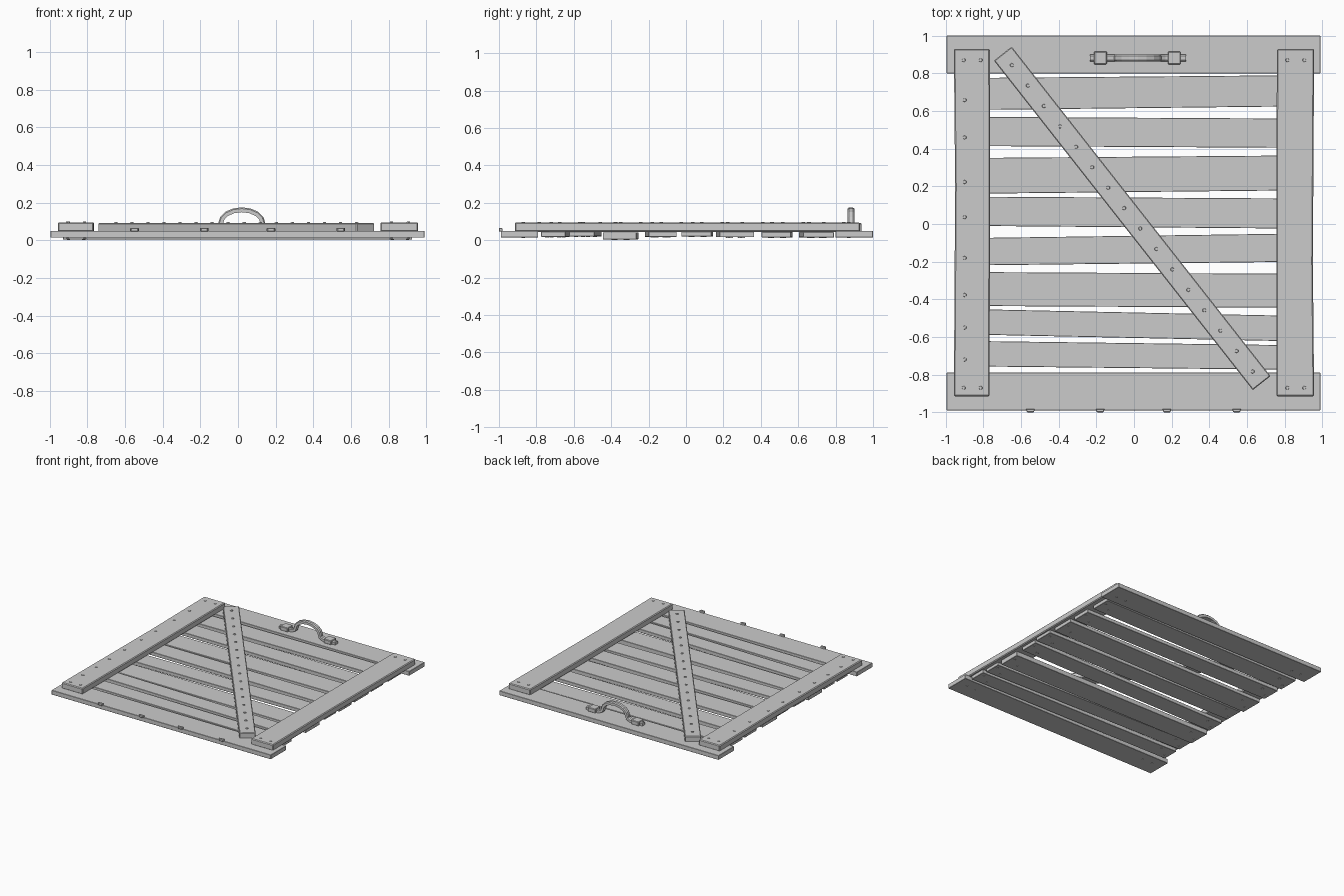
import bpy, bmesh, math, random
from mathutils import Vector, Matrix

random.seed(4)
if "Cube" in bpy.data.objects:
    bpy.data.objects.remove(bpy.data.objects["Cube"])

grey = bpy.data.materials.new("plain grey")
grey.use_nodes = True
tone = (0.6, 0.6, 0.6, 1)
grey.diffuse_color = tone
grey.node_tree.nodes["Principled BSDF"].inputs["Base Color"].default_value = tone


def finish(name, bm):
    bmesh.ops.recalc_face_normals(bm, faces=bm.faces)
    mesh = bpy.data.meshes.new(name)
    bm.to_mesh(mesh)
    bm.free()
    mesh.materials.append(grey)
    obj = bpy.data.objects.new(name, mesh)
    bpy.context.collection.objects.link(obj)
    return obj


def board(name, outline, z0, z1, chamfer=0.004):
    """Extrude a flat outline, then chamfer its edges a little."""
    bm = bmesh.new()
    base = bm.faces.new([bm.verts.new((x, y, z0)) for x, y in outline])
    out = bmesh.ops.extrude_face_region(bm, geom=[base])
    top = [v for v in out["geom"] if isinstance(v, bmesh.types.BMVert)]
    bmesh.ops.translate(bm, verts=top, vec=(0, 0, z1 - z0))
    if chamfer:
        bmesh.ops.bevel(bm, geom=list(bm.edges), offset=chamfer, segments=1, affect='EDGES')
    return finish(name, bm)


def rect(x0, x1, y0, y1):
    return [(x0, y0), (x1, y0), (x1, y1), (x0, y1)]


def nails(name, spots, z, height=0.005):
    """Low six-sided nail heads centred at height z."""
    bm = bmesh.new()
    for x, y in spots:
        bmesh.ops.create_cone(bm, cap_ends=True, segments=6, radius1=0.011, radius2=0.009,
                              depth=height, matrix=Matrix.Translation((x, y, z)))
    return finish(name, bm)


# Wide planks at both ends
board("back_plank", rect(-0.995, 0.99, 0.8, 1.0), 0.014, 0.05, 0.002)
board("front_plank", rect(-0.995, 0.99, -0.99, -0.79), 0.014, 0.05, 0.002)

# Crooked slats: centre y and width at the left, then at the right, and underside height
slats = [(0.69, 0.17, 0.708, 0.165, 0.014), (0.492, 0.155, 0.482, 0.155, 0.015),
         (0.255, 0.19, 0.272, 0.185, 0.016), (0.068, 0.155, 0.055, 0.16, 0.02),
         (-0.148, 0.145, -0.125, 0.15, 0.018), (-0.345, 0.18, -0.355, 0.18, 0.004),
         (-0.518, 0.135, -0.557, 0.135, 0.021), (-0.688, 0.135, -0.71, 0.13, 0.018)]
under = []
for i, (yl, wl, yr, wr, z) in enumerate(slats):
    l, r = -0.93 + random.uniform(-.01, .01), 0.93 + random.uniform(-.01, .01)
    board(f"slat_{i + 1}", [(l, yl - wl / 2), (r, yr - wr / 2), (r, yr + wr / 2), (l, yl + wl / 2)],
          z, z + 0.029 if z > 0.01 else 0.042, 0.002)
    spots = [(s * 0.86 + d, (yl if s < 0 else yr) + d * 0.8) for s in (-1, 1) for d in (-0.04, 0.04)]
    nails(f"slat_{i + 1}_lower_nails", spots, z - 0.001)
    under += [(x, y) for x, y in spots if abs(x) > 0.85][::2]

# Upright battens with slightly worn sides
board("right_batten", [(-0.957, -0.915), (-0.768, -0.915), (-0.764, 0.1), (-0.766, 0.93),
                       (-0.957, 0.93), (-0.95, 0.2)], 0.045, 0.095, 0.006)
board("left_batten", [(0.757, -0.915), (0.957, -0.915), (0.95, -0.2), (0.957, 0.93),
                      (0.76, 0.93), (0.756, 0.4)], 0.045, 0.095, 0.006)
ends = [(s * 0.86 + d, y) for s in (-1, 1) for d in (-0.045, 0.045) for y in (-0.87, 0.87)]
nails("batten_nails", under + ends, 0.096)
nails("plank_lower_nails", [(x, y) for x, y in ends], 0.013)

# Diagonal brace
start, end = Vector((-0.697, 0.905)), Vector((0.678, -0.845))
side = Vector((end.y - start.y, start.x - end.x)).normalized() * 0.06
board("diagonal_brace", [start + side, end + side, end - side, start - side], 0.045, 0.092, 0.005)
nails("brace_nails", [start.lerp(end, 0.035 + 0.93 * i / 15) for i in range(16)], 0.094, 0.006)

# Arched handle: a flat bar swept along its side profile
arch = [(-0.255, 0.062), (-0.145, 0.062), (-0.117, 0.075)]
arch += [(-0.112 * math.cos(math.pi * i / 8), 0.09 + 0.072 * math.sin(math.pi * i / 8))
         for i in range(9)]
arch += [(-x, z) for x, z in arch[2::-1]]
bm = bmesh.new()
rings = []
for i, (x, z) in enumerate(arch):
    a, b = arch[max(i - 1, 0)], arch[min(i + 1, len(arch) - 1)]
    n = Vector((a[1] - b[1], 0, b[0] - a[0])).normalized() * 0.013
    p = Vector((x + 0.02, 0.882, z))
    rings.append([bm.verts.new(p + n * k + Vector((0, w, 0)))
                  for k, w in ((-1, -0.018), (-1, 0.018), (0.5, 0.018), (1, 0.01), (1, -0.01), (0.5, -0.018))])
for r, s in zip(rings, rings[1:]):
    for j in range(6):
        bm.faces.new((r[j], r[j - 1], s[j - 1], s[j]))
bm.faces.new(rings[0])
bm.faces.new(rings[-1])
finish("handle", bm)
for label, x in (("right", -0.178), ("left", 0.214)):
    board(f"{label}_handle_strap", rect(x - 0.034, x + 0.034, 0.848, 0.916), 0.048, 0.082, 0.004)

# Small pegs along the front edge
for i, x in enumerate((-0.55, -0.18, 0.175, 0.545)):
    board(f"front_peg_{i + 1}", [(x - 0.018, -1.0), (x + 0.018, -1.0), (x + 0.024, -0.982),
                                 (x - 0.024, -0.982)], 0.046, 0.066, 0.003)
